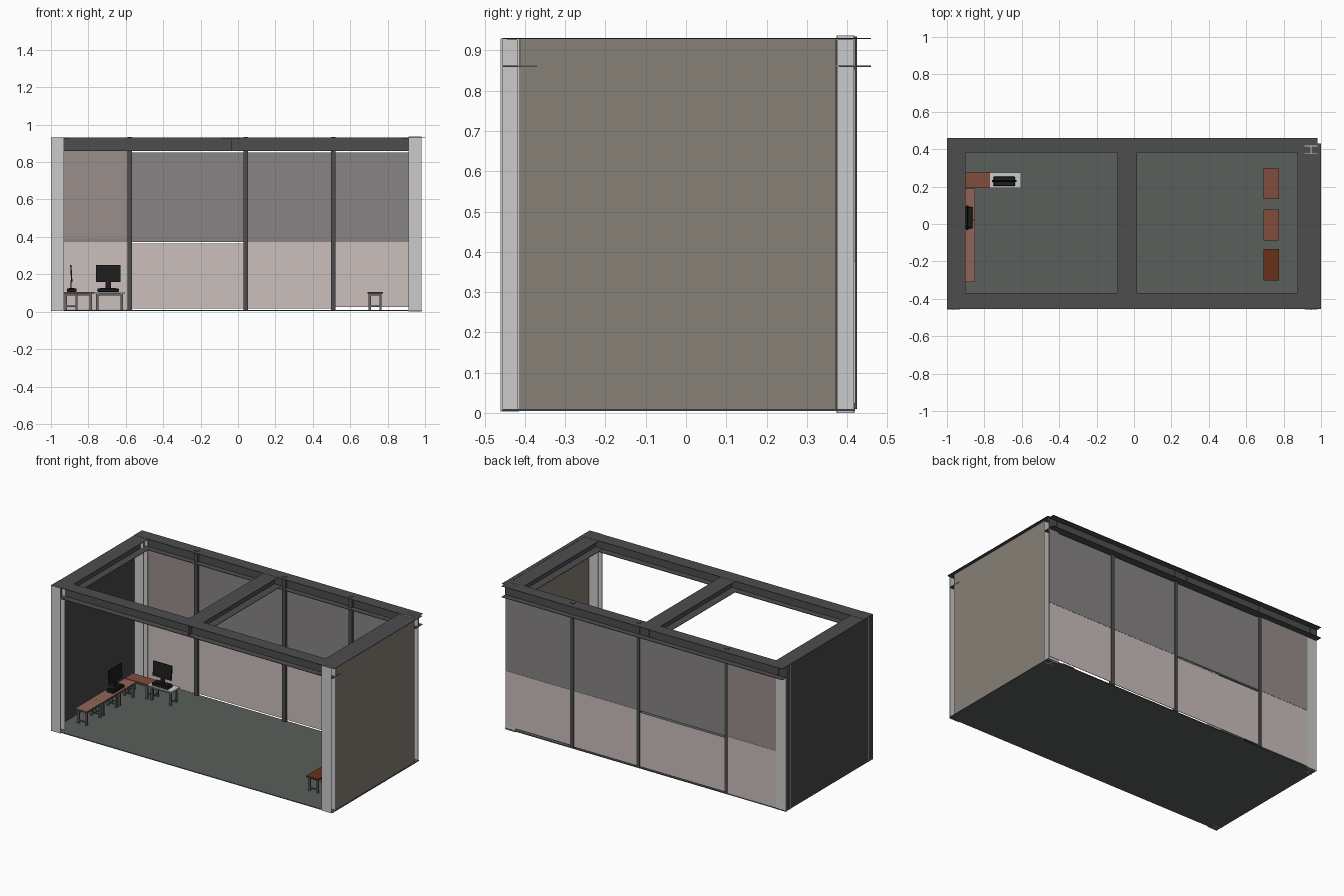
import bpy, bmesh, math
from mathutils import Matrix, Vector

if "Cube" in bpy.data.objects:
    bpy.data.objects.remove(bpy.data.objects["Cube"])


def material(name, r, g, b):
    m = bpy.data.materials.new(name)
    m.diffuse_color = (r, g, b, 1)
    m.use_nodes = True
    m.node_tree.nodes["Principled BSDF"].inputs["Base Color"].default_value = m.diffuse_color
    return m


STEEL = material("dark_steel", 0.075, 0.075, 0.078)
FLOOR = material("floor_grey", 0.10, 0.115, 0.105)
OLIVE = material("olive_wall", 0.24, 0.22, 0.18)
DARK = material("dark_wall", 0.06, 0.062, 0.06)
PINK = material("pale_panel", 0.60, 0.52, 0.50)
MAUVE = material("grey_panel", 0.25, 0.23, 0.24)
TAUPE = material("taupe_panel", 0.32, 0.27, 0.26)
BLACK = material("black_plastic", 0.012, 0.012, 0.013)
LEG = material("leg_metal", 0.13, 0.135, 0.14)
ROSE = material("rose_wood", 0.28, 0.13, 0.10)
BROWN = material("brown_wood", 0.22, 0.075, 0.045)
RUST = material("rust_wood", 0.14, 0.03, 0.01)


def boxes(name, parts, mat=None, place=Matrix()):
    """One object from boxes given as (x0, x1, y0, y1, z0, z1)."""
    bm = bmesh.new()
    for x0, x1, y0, y1, z0, z1 in parts:
        mid = Vector((x0 + x1, y0 + y1, z0 + z1)) / 2
        size = Matrix.Diagonal((x1 - x0, y1 - y0, z1 - z0, 1))
        bmesh.ops.create_cube(bm, size=1, matrix=place @ Matrix.Translation(mid) @ size)
    me = bpy.data.meshes.new(name)
    bm.to_mesh(me)
    bm.free()
    if mat:
        me.materials.append(mat)
    ob = bpy.data.objects.new(name, me)
    bpy.context.collection.objects.link(ob)
    return ob


def i_profile(half, z0, z1, t):
    """Closed I-section outline as (across, height) points."""
    w = t / 2
    right = [(half, z0), (half, z0 + t), (w, z0 + t), (w, z1 - t), (half, z1 - t), (half, z1)]
    return right + [(-u, z) for u, z in reversed(right)]


def extrude(name, base, direction, mat=None):
    bm = bmesh.new()
    face = bm.faces.new([bm.verts.new(p) for p in base])
    new = bmesh.ops.extrude_face_region(bm, geom=[face])["geom"]
    bmesh.ops.translate(bm, vec=direction,
                        verts=[v for v in new if isinstance(v, bmesh.types.BMVert)])
    bmesh.ops.recalc_face_normals(bm, faces=bm.faces)
    me = bpy.data.meshes.new(name)
    bm.to_mesh(me)
    bm.free()
    if mat:
        me.materials.append(mat)
    ob = bpy.data.objects.new(name, me)
    bpy.context.collection.objects.link(ob)


# Roof I-beams: two long ones and three cross beams
for name, y, half in (("front_roof_beam", -0.4125, 0.0425), ("back_roof_beam", 0.42, 0.039)):
    prof = i_profile(half, 0.859, 0.931, 0.003)
    extrude(name, [(-1, y + u, z) for u, z in prof], (1.982, 0, 0), STEEL)
for name, x0, x1 in (("left_roof_beam", -0.999, -0.902), ("middle_roof_beam", -0.088, 0.015)):
    prof = i_profile((x1 - x0) / 2, 0.860, 0.930, 0.003)
    extrude(name, [((x0 + x1) / 2 + u, -0.445, z) for u, z in prof], (0, 0.87, 0), STEEL)
prof = i_profile(0.052, 0.860, 0.930, 0.003)
extrude("right_roof_beam", [(0.927 + u, -0.445, z) for u, z in prof], (0, 0.87, 0), STEEL)
boxes("right_roof_edge", [(0.975, 1.0, -0.455, 0.43, 0.928, 0.931)], STEEL)

# Corner columns with H section
for name, x, y, z0, z1 in (("front_left_column", -0.965, -0.4375, 0.003, 0.930),
                           ("front_right_column", 0.946, -0.4375, 0.005, 0.930),
                           ("back_left_column", -0.965, 0.396, 0.003, 0.928),
                           ("back_right_column", 0.946, 0.396, 0, 0.937)):
    prof = i_profile(0.035, -0.0225, 0.0225, 0.004)
    extrude(name, [(x + u, y + v, z0) for u, v in prof], (0, 0, z1 - z0))

# Floor and end walls
boxes("floor", [(-0.998, 0.985, -0.455, 0.42, 0.005, 0.010)], FLOOR)
boxes("left_wall", [(-1, -0.994, -0.455, 0.415, 0.008, 0.928)], DARK)
boxes("right_wall", [(0.974, 0.980, -0.415, 0.372, 0.006, 0.928)], OLIVE)

# Back wall posts, upper and lower panels, thin rail
for i, x in enumerate((-0.58, 0.042, 0.51)):
    boxes(f"wall_post_{i + 1}", [(x - 0.012, x + 0.012, 0.402, 0.424, 0.010, 0.934)], STEEL)
for i, (x0, x1, low0, low1, high1, mat) in enumerate((
        (-0.93, -0.59, 0.012, 0.376, 0.859, TAUPE),
        (-0.57, 0.032, 0.018, 0.364, 0.851, MAUVE),
        (0.052, 0.50, 0.018, 0.376, 0.852, MAUVE),
        (0.52, 0.98, 0.024, 0.376, 0.852, MAUVE))):
    boxes(f"lower_panel_{i + 1}", [(x0, x1, 0.418, 0.421, low0, low1)], PINK)
    boxes(f"upper_panel_{i + 1}", [(x0, x1, 0.418, 0.421, 0.377, high1)], mat)
boxes("panel_rail", [(-0.93, 0.905, 0.413, 0.417, 0.372, 0.388)], MAUVE)


def bench(name, x, y, mat, turned=False):
    """Small table: plank top, four legs, aprons and low stretchers."""
    place = Matrix.Translation((x, y, 0.010))
    if turned:
        place = place @ Matrix.Rotation(math.pi / 2, 4, 'Z')
    boxes(name + "_top", [(-0.0415, 0.0415, -0.083, 0.083, 0.088, 0.096)], mat, place)
    frame = []
    for s in (-1, 1):
        for t in (-1, 1):
            a, b = s * 0.029, t * 0.066
            frame.append((a - 0.006, a + 0.006, b - 0.006, b + 0.006, 0, 0.088))
        frame.append((s * 0.029 - 0.003, s * 0.029 + 0.003, -0.06, 0.06, 0.076, 0.088))
        frame += [(-0.023, 0.023, s * 0.066 - 0.003, s * 0.066 + 0.003, z, z + h)
                  for z, h in ((0.016, 0.006), (0.078, 0.010))]
    boxes(name + "_frame", frame, LEG, place)


# L-shaped desk on the left, three benches on the right
for i in range(3):
    bench(f"side_desk_{i + 1}", -0.892, -0.227 + i * 0.1665, ROSE)
bench("corner_desk", -0.853, 0.235, BROWN, True)
bench("end_desk", -0.687, 0.235, None, True)
for i, (y, mat) in enumerate(((-0.218, RUST), (-0.005, BROWN), (0.217, BROWN))):
    bench(f"right_bench_{i + 1}", 0.733, y, mat)


def computer(name, x, y, angle):
    """Flat case with a monitor standing on it."""
    place = Matrix.Translation((x, y, 0.106)) @ Matrix.Rotation(angle, 4, 'Z')
    case = boxes(name + "_case", [(-0.057, 0.057, -0.026, 0.026, 0, 0.019)], BLACK, place)
    bev = case.modifiers.new("bevel", 'BEVEL')
    bev.width = 0.003
    bev.segments = 1
    boxes(name + "_stand", [(-0.043, 0.043, -0.015, 0.015, 0.019, 0.022),
                            (-0.014, 0.014, 0.000, 0.006, 0.022, 0.060)], BLACK, place)
    tilt = place @ Matrix.Translation((0, 0, 0.052)) @ Matrix.Rotation(-0.06, 4, 'X')
    boxes(name + "_screen", [(-0.066, 0.066, -0.004, 0.003, 0, 0.092)], BLACK, tilt)


computer("back_computer", -0.694, 0.228, 0)
computer("side_computer", -0.889, 0.034, math.pi / 2)
